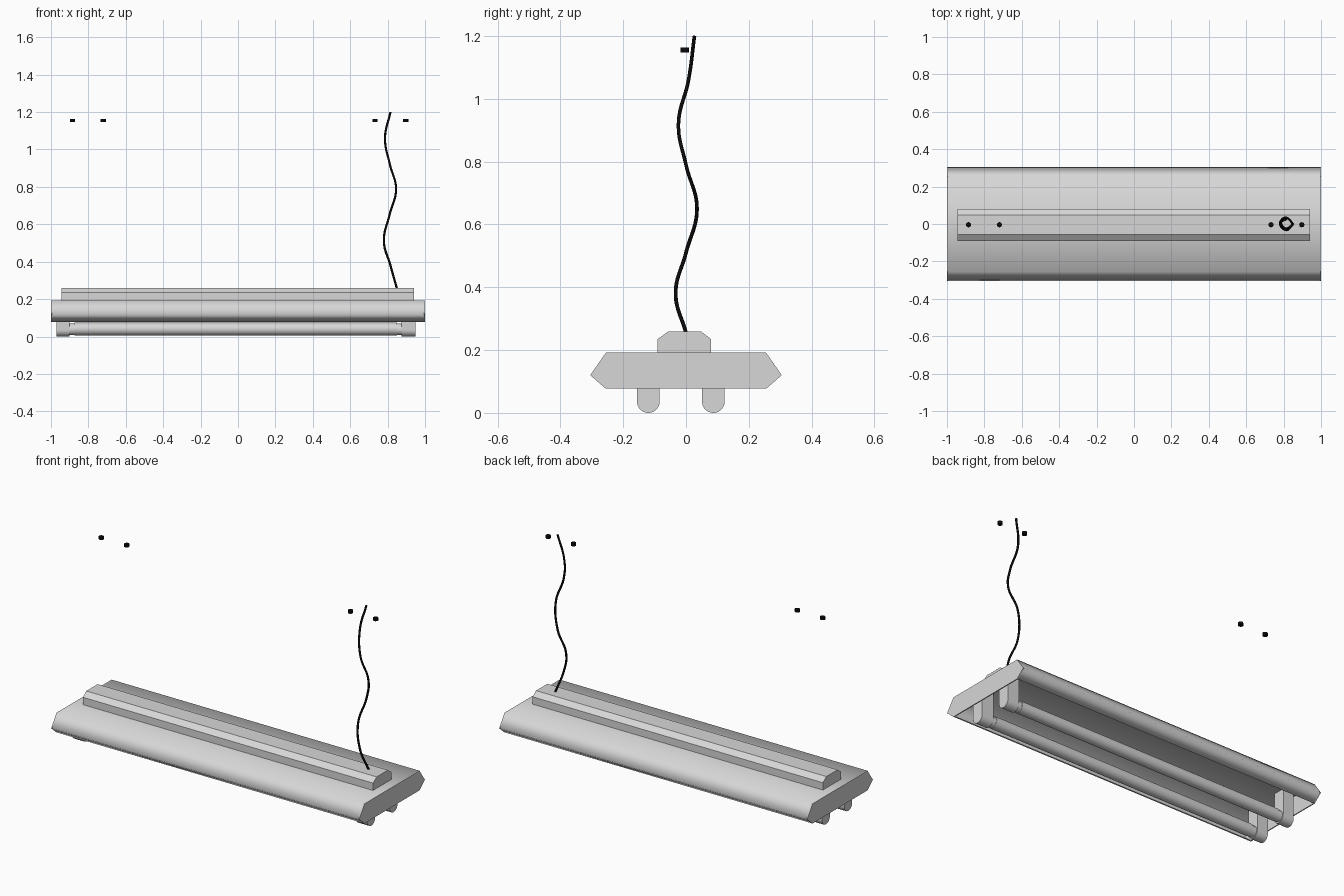
import bpy, bmesh, math

if "Cube" in bpy.data.objects:
    bpy.data.objects.remove(bpy.data.objects["Cube"])


def material(name, colour):
    m = bpy.data.materials.new(name)
    m.diffuse_color = (*colour, 1)
    m.use_nodes = True
    m.node_tree.nodes["Principled BSDF"].inputs["Base Color"].default_value = m.diffuse_color
    return m


GREY = material("light_grey", (0.68, 0.68, 0.68))
BLACK = material("black", (0.003, 0.003, 0.003))


def finish(name, bm, mat, angle=None):
    me = bpy.data.meshes.new(name)
    bmesh.ops.recalc_face_normals(bm, faces=bm.faces)
    bm.to_mesh(me)
    bm.free()
    me.materials.append(mat)
    ob = bpy.data.objects.new(name, me)
    bpy.context.collection.objects.link(ob)
    if angle:
        bpy.ops.object.select_all(action='DESELECT')
        ob.select_set(True)
        bpy.context.view_layer.objects.active = ob
        bpy.ops.object.shade_smooth_by_angle(angle=math.radians(angle))
    return ob


def extrude_x(name, profile, x0, x1, mat, closed=True, angle=None):
    """Sweep a (y, z) profile along x; closed profiles get end caps."""
    bm = bmesh.new()
    a = [bm.verts.new((x0, y, z)) for y, z in profile]
    b = [bm.verts.new((x1, y, z)) for y, z in profile]
    n = len(profile)
    for i in range(n if closed else n - 1):
        j = (i + 1) % n
        bm.faces.new((a[i], a[j], b[j], b[i]))
    if closed:
        bm.faces.new(a)
        bm.faces.new(b)
    return finish(name, bm, mat, angle)


def circle(y, z, r, n=24):
    return [(y + r * math.cos(2 * math.pi * i / n), z + r * math.sin(2 * math.pi * i / n))
            for i in range(n)]


# Reflector: open trough with folded-in lips
outer = [(-0.255, 0.077), (-0.305, 0.12), (-0.255, 0.192),
         (0.255, 0.192), (0.305, 0.12), (0.255, 0.077)]
inner = [(0.251, 0.081), (0.298, 0.12), (0.252, 0.187),
         (-0.252, 0.187), (-0.298, 0.12), (-0.251, 0.081)]
extrude_x("reflector", outer + inner, -0.995, 0.995, GREY, angle=88)

# End plates of the trough
for side, x in (("left", -0.997), ("right", 0.997)):
    extrude_x(side + "_end_plate", outer, x - 0.003, x + 0.003, GREY)

# Ballast housing on top
extrude_x("ballast_housing",
          [(-0.09, 0.19), (-0.09, 0.235), (-0.057, 0.259),
           (0.048, 0.259), (0.08, 0.235), (0.08, 0.19)], -0.945, 0.94, GREY)

# Tubes, end collars and lamp holders
R = 0.036
for tag, y in (("front", -0.12), ("back", 0.087)):
    extrude_x(tag + "_tube", circle(y, 0.04, 0.034), -0.875, 0.85, GREY, angle=40)
    holder = [(y + R * math.cos(t), 0.036 + R * math.sin(t))
              for t in [math.pi + math.pi * i / 14 for i in range(15)]]
    holder += [(y + R, 0.188), (y - R, 0.188)]
    for side, h0, h1, c0, c1 in (("left", -0.97, -0.90, -0.90, -0.872),
                                 ("right", 0.875, 0.95, 0.847, 0.875)):
        extrude_x(f"{tag}_{side}_lamp_holder", holder, h0, h1, GREY, angle=40)
        extrude_x(f"{tag}_{side}_collar", circle(y, 0.038, 0.031), c0, c1, GREY, angle=40)

# Wavy power cable
path = [(0.85, 0, 0.255), (0.815, -0.033, 0.38), (0.78, 0, 0.51), (0.81, 0.035, 0.65),
        (0.845, 0, 0.79), (0.812, -0.024, 0.92), (0.786, 0.008, 1.06), (0.815, 0.027, 1.2)]
cu = bpy.data.curves.new("power_cable", 'CURVE')
cu.dimensions = '3D'
cu.bevel_depth = 0.006
cu.bevel_resolution = 2
cu.use_fill_caps = True
sp = cu.splines.new('BEZIER')
sp.bezier_points.add(len(path) - 1)
for p, co in zip(sp.bezier_points, path):
    p.co = co
    p.handle_left_type = p.handle_right_type = 'AUTO'
cu.materials.append(BLACK)
bpy.context.collection.objects.link(bpy.data.objects.new("power_cable", cu))

# Four small ceiling hangers
for i, x in enumerate((-0.885, -0.72, 0.733, 0.897)):
    bm = bmesh.new()
    bmesh.ops.create_cone(bm, cap_ends=True, segments=12, radius1=0.014, radius2=0.014, depth=0.016)
    bmesh.ops.translate(bm, verts=bm.verts, vec=(x, -0.004, 1.155))
    finish(f"ceiling_hanger_{i + 1}", bm, BLACK, angle=40)
